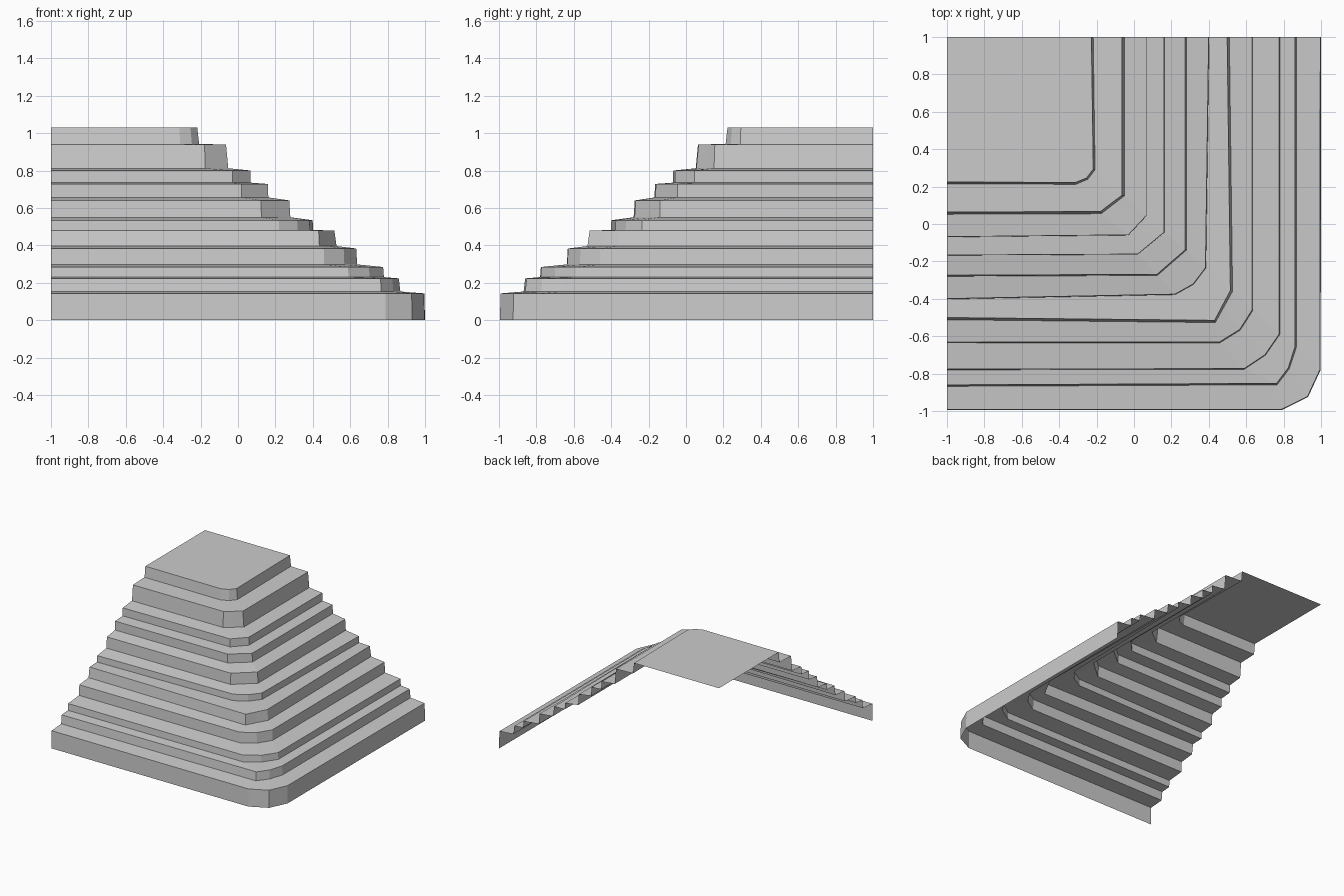
import bpy
import bmesh

if "Cube" in bpy.data.objects:
    bpy.data.objects.remove(bpy.data.objects["Cube"])

# Each tier: front y at left edge, front corner (x, y), side corner (x, y),
# side x at back edge, riser bottom z, riser top z, corner bulge, riser lean
tiers = [
    (-.995, .79, -.995, .998, -.78, 1.0, .0, .143, .037, .004),
    (-.868, .765, -.86, .868, -.66, .868, .153, .223, .014, .008),
    (-.78, .59, -.777, .78, -.59, .78, .230, .284, .018, .004),
    (-.637, .46, -.635, .637, -.46, .637, .298, .383, .02, .005),
    (-.512, .435, -.527, .527, -.36, .51, .396, .479, .0, .012),
    (-.402, .22, -.378, .385, -.235, .402, .482, .534, .016, .003),
    (-.28, .125, -.275, .28, -.14, .28, .550, .640, .0, .006),
    (-.168, .02, -.163, .162, -.045, .162, .656, .728, .0, .002),
    (-.07, -.03, -.06, .068, .045, .068, .735, .800, .0, .002),
    (.052, -.175, .055, -.052, .15, -.052, .812, .938, .0, .012),
    (.215, -.31, .212, -.208, .29, -.218, .943, 1.03, .012, .01),
]


def outline(t, z, lean):
    """Bevelled-corner path running from the left edge to the back edge."""
    yl, ax, ay, bx, by, xb = t[:6]
    mx, my = (ax + bx) / 2 + t[8], (ay + by) / 2 - t[8]
    return [(-1, yl + lean, z), (ax - lean / 3, ay + lean, z),
            (mx - lean * .7, my + lean * .7, z),
            (bx - lean, by + lean / 3, z), (xb - lean, 1, z)]


def make_part(name, strips, cap=None):
    """Open sheet made of path-to-path strips plus an optional flat cap."""
    bm = bmesh.new()
    for low, high in strips:
        a = [bm.verts.new(p) for p in low]
        b = [bm.verts.new(p) for p in high]
        for i in range(len(a) - 1):
            bm.faces.new((a[i], a[i + 1], b[i + 1], b[i]))
    if cap:
        bm.faces.new([bm.verts.new(p) for p in cap])
    bmesh.ops.remove_doubles(bm, verts=bm.verts, dist=.0001)
    mesh = bpy.data.meshes.new(name)
    bm.to_mesh(mesh)
    bm.free()
    obj = bpy.data.objects.new(name, mesh)
    bpy.context.collection.objects.link(obj)
    return obj


# Terraces: a riser and the gently sloping tread up to the next riser
for i, tier in enumerate(tiers[:-1]):
    foot = outline(tier, tier[6], 0)
    lip = outline(tier, tier[7], tier[9])
    above = tiers[i + 1]
    make_part(f"terrace_step_{i + 1}",
              [(foot, lip), (lip, outline(above, above[6], 0))])

# Summit: last riser and flat top reaching the open back-left corner
top = tiers[-1]
lip = outline(top, top[7], top[9])
make_part("summit_platform", [(outline(top, top[6], 0), lip)],
          lip + [(-1, 1, top[7])])
